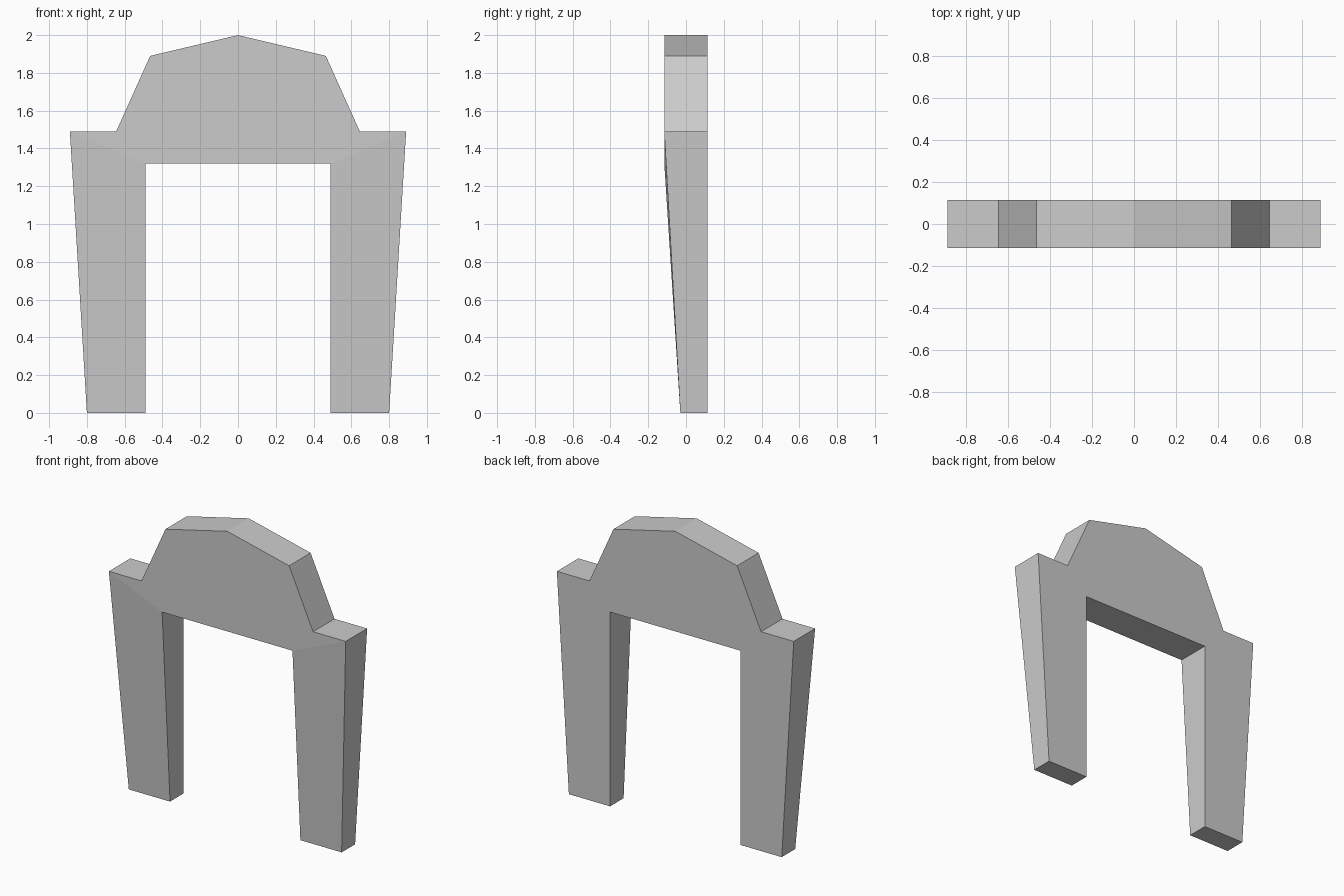
import bpy, bmesh

if "Cube" in bpy.data.objects:
    bpy.data.objects.remove(bpy.data.objects["Cube"])

DEPTH = 0.115        # half thickness of the slab
FOOT_FRONT = -0.03   # front face of the feet, set back from the slab front

# Right half of the front outline: crown panel and leg panel share one edge
points = [(0, 1.32), (0.49, 1.32), (0.89, 1.49), (0.645, 1.49),
          (0.465, 1.89), (0, 2.0), (0.49, 0), (0.80, 0)]
crown = (0, 1, 2, 3, 4, 5)
leg = (1, 6, 7, 2)

bm = bmesh.new()
back = [bm.verts.new((x, DEPTH, z)) for x, z in points]
faces = [bm.faces.new([back[i] for i in panel]) for panel in (crown, leg)]

# Extrude to the front, keeping the back panels
ext = bmesh.ops.extrude_face_region(bm, geom=faces, use_keep_orig=True)
front = [g for g in ext["geom"] if isinstance(g, bmesh.types.BMVert)]
for v in front:
    # Feet taper inward from the front
    v.co.y = FOOT_FRONT if v.co.z < 0.01 else -DEPTH

# Open the centre plane so the halves join cleanly
bmesh.ops.delete(bm, geom=[f for f in bm.faces
                           if all(abs(v.co.x) < 1e-5 for v in f.verts)],
                 context="FACES_ONLY")

# Mirror the half across x = 0
copy = bmesh.ops.duplicate(bm, geom=bm.verts[:] + bm.edges[:] + bm.faces[:])
for g in copy["geom"]:
    if isinstance(g, bmesh.types.BMVert):
        g.co.x = -g.co.x
bmesh.ops.remove_doubles(bm, verts=bm.verts[:], dist=1e-4)

# Dissolve the centre seams on the flat front, back and underside
seams = [e for e in bm.edges if all(abs(v.co.x) < 1e-5 for v in e.verts)
         and abs(e.verts[0].co.z - e.verts[1].co.z) > 0.1]
bmesh.ops.dissolve_edges(bm, edges=seams, use_verts=False)
bmesh.ops.recalc_face_normals(bm, faces=bm.faces[:])

mesh = bpy.data.meshes.new("archway")
bm.to_mesh(mesh)
bm.free()
archway = bpy.data.objects.new("archway", mesh)
bpy.context.collection.objects.link(archway)
